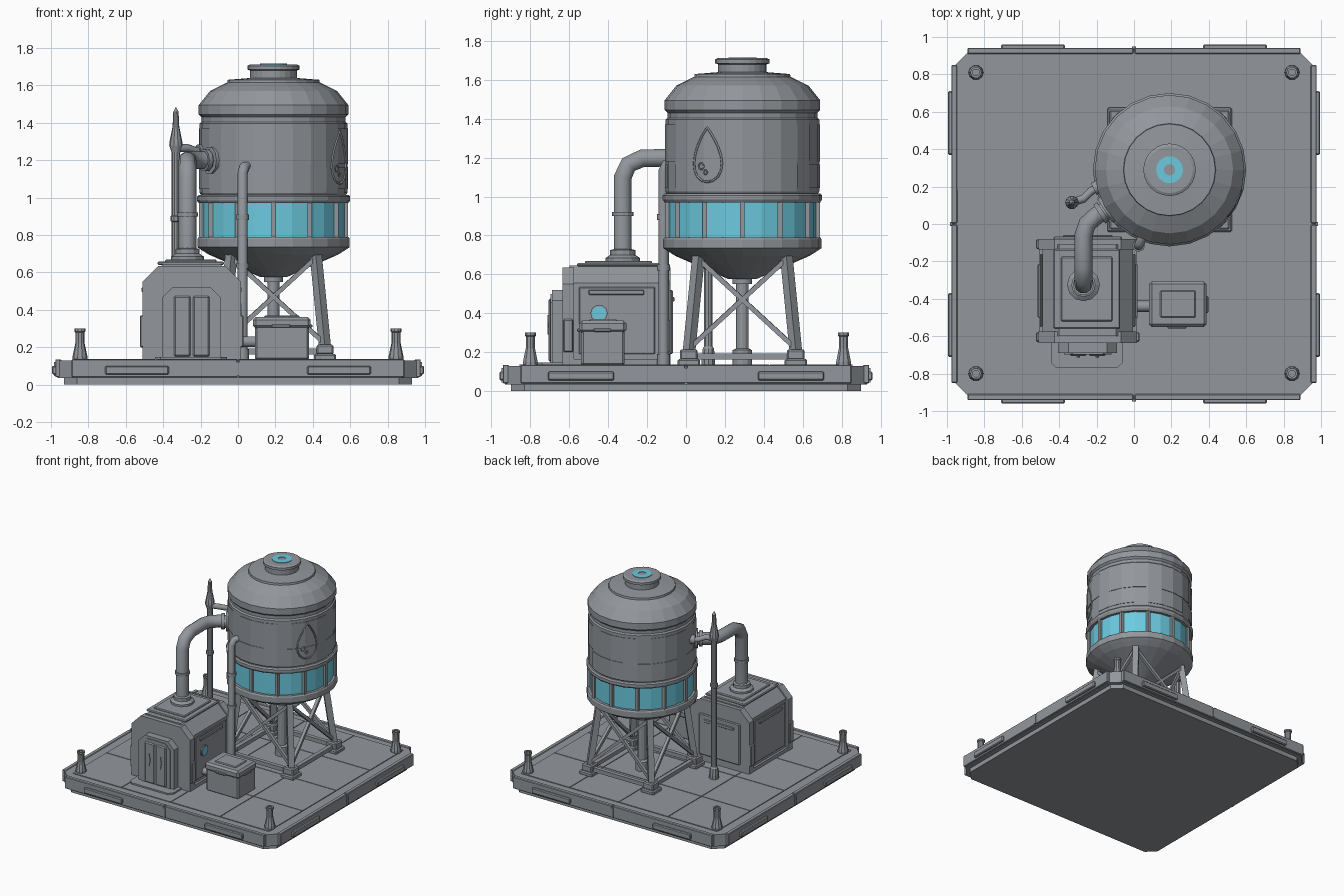
import bpy, bmesh, math
from mathutils import Vector, Matrix

cube = bpy.data.objects.get("Cube")
if cube:
    bpy.data.objects.remove(cube)


def material(name, rgb):
    m = bpy.data.materials.new(name)
    m.use_nodes = True
    m.diffuse_color = (*rgb, 1)
    m.node_tree.nodes["Principled BSDF"].inputs["Base Color"].default_value = (*rgb, 1)
    return m


GREY = material("steel_grey", (0.29, 0.31, 0.335))
CYAN = material("water_cyan", (0.15, 0.59, 0.74))


def add(name, bm, mat):
    bmesh.ops.recalc_face_normals(bm, faces=bm.faces)
    mesh = bpy.data.meshes.new(name)
    bm.to_mesh(mesh)
    bm.free()
    mesh.materials.append(mat)
    obj = bpy.data.objects.new(name, mesh)
    bpy.context.collection.objects.link(obj)
    return obj


def box(name, lo, hi, bevel=0, mat=GREY, turn=0):
    """Box from corner to corner, optionally turned about the world z axis."""
    lo, hi = Vector(lo), Vector(hi)
    bm = bmesh.new()
    bmesh.ops.create_cube(bm, size=1, matrix=Matrix.Rotation(turn, 4, 'Z')
                          @ Matrix.Translation((lo + hi) / 2) @ Matrix.Diagonal((*(hi - lo), 1)))
    if bevel:
        bmesh.ops.bevel(bm, geom=bm.edges[:], offset=bevel, segments=1, affect='EDGES')
    return add(name, bm, mat)


def beam(name, a, b, w):
    """Square bar between two points."""
    a, b = Vector(a), Vector(b)
    d = b - a
    bm = bmesh.new()
    bmesh.ops.create_cube(bm, size=1, matrix=Matrix.Translation((a + b) / 2)
                          @ d.to_track_quat('Z', 'Y').to_matrix().to_4x4()
                          @ Matrix.Diagonal((w, w, d.length, 1)))
    return add(name, bm, GREY)


def lathe(name, profile, at, sides=24, mat=GREY, start=0, sweep=math.tau):
    """Turn (radius, height) points about a vertical axis; partial sweeps are open."""
    bm = bmesh.new()
    full = sweep > 6.2
    count = sides if full else sides + 1
    rings = []
    for i in range(count):
        a = start + sweep * i / sides
        rings.append([bm.verts.new((at[0] + r * math.cos(a), at[1] + r * math.sin(a), z)) for r, z in profile])
    for i in range(sides):
        p, q = rings[i], rings[(i + 1) % count]
        for j in range(len(profile) - 1):
            bm.faces.new((p[j], q[j], q[j + 1], p[j + 1]))
    bmesh.ops.remove_doubles(bm, verts=bm.verts, dist=1e-5)
    return add(name, bm, mat)


def tube(name, points, radius, mat=GREY, res=3, closed=False):
    """Round pipe along a path, turned into a mesh."""
    curve = bpy.data.curves.new(name, 'CURVE')
    curve.dimensions = '3D'
    curve.bevel_depth, curve.bevel_resolution, curve.use_fill_caps = radius, res, True
    line = curve.splines.new('POLY')
    line.points.add(len(points) - 1)
    for p, co in zip(line.points, points):
        p.co = (*co, 1)
    line.use_cyclic_u = closed
    tmp = bpy.data.objects.new(name + "_path", curve)
    bpy.context.collection.objects.link(tmp)
    mesh = bpy.data.meshes.new_from_object(tmp.evaluated_get(bpy.context.evaluated_depsgraph_get()))
    bpy.data.objects.remove(tmp)
    mesh.materials.clear()
    mesh.materials.append(mat)
    bpy.context.collection.objects.link(bpy.data.objects.new(name, mesh))


def prism(name, outline, axis, lo, hi, mat=GREY):
    """Extrude an outline along y (outline in x,z) or z (outline in x,y)."""
    bm = bmesh.new()
    put = (lambda p, d: (p[0], d, p[1])) if axis == 'y' else (lambda p, d: (*p, d))
    face = bm.faces.new([bm.verts.new(put(p, lo)) for p in outline])
    new = bmesh.ops.extrude_face_region(bm, geom=[face])["geom"]
    step = (0, hi - lo, 0) if axis == 'y' else (0, 0, hi - lo)
    bmesh.ops.translate(bm, vec=step, verts=[v for v in new if isinstance(v, bmesh.types.BMVert)])
    return add(name, bm, mat)


def cut_square(x, y, c):
    return [(x, c - y), (x, y - c), (x - c, y), (c - x, y), (-x, y - c), (-x, c - y), (c - x, -y), (x - c, -y)]


def arch(x0, x1, z0, z1, c):
    return [(x0, z0), (x1, z0), (x1, z1 - c), (x1 - c, z1), (x0 + c, z1), (x0, z1 - c)]


# Platform with edge trims, side tabs and floor tiles
prism("platform_base", cut_square(0.93, 0.90, 0.07), 'z', 0, 0.045)
prism("platform_deck", cut_square(0.965, 0.93, 0.09), 'z', 0.035, 0.13)
for k in range(4):
    edge, half = (0.93, 0.89) if k % 2 == 0 else (0.965, 0.85)
    turn = k * math.pi / 2
    for s in (-1, 1):
        a, b = sorted((s * 0.004, s * half))
        box("edge_trim", (a, -edge - 0.012, 0.04), (b, -edge + 0.02, 0.135), 0.004, turn=turn)
        a, b = sorted((s * 0.37, s * 0.71))
        box("edge_tab", (a, -edge - 0.03, 0.055), (b, -edge, 0.1), 0.006, turn=turn)
    box("edge_clip", (-0.01, -edge - 0.018, 0.045), (0.01, -edge, 0.12), turn=turn)
for i in range(4):
    for j in range(4):
        x, y = -0.88 + i * 0.44, -0.86 + j * 0.43
        box("floor_tile", (x + 0.003, y + 0.003, 0.125), (x + 0.437, y + 0.427, 0.136))

# Corner bollards
for x in (-0.845, 0.845):
    for y in (-0.8, 0.81):
        lathe("corner_bollard", [(0, 0.13), (0.04, 0.13), (0.04, 0.15), (0.025, 0.22), (0.025, 0.28),
                                 (0.03, 0.285), (0.03, 0.3), (0.018, 0.3), (0.018, 0.29), (0, 0.29)], (x, y), 10)

# Water tank
TX, TY = TANK = (0.19, 0.29)
lathe("tank_dome", [(0.385, 1.40), (0.385, 1.43), (0.4, 1.445), (0.4, 1.495), (0.34, 1.57), (0.25, 1.615), (0, 1.615)], TANK)
lathe("dome_plate", [(0.25, 1.6), (0.245, 1.63), (0.12, 1.64)], TANK)
lathe("tank_cap", [(0.125, 1.61), (0.125, 1.68), (0.14, 1.685), (0.14, 1.705), (0.125, 1.712), (0, 1.712)], TANK)
lathe("cap_light", [(0.072, 1.71), (0.072, 1.716), (0.03, 1.716), (0.03, 1.71)], TANK, mat=CYAN)
lathe("tank_body", [(0, 1.405), (0.385, 1.405), (0.395, 1.395), (0.395, 1.025), (0.385, 1.01), (0, 1.01)], TANK)
lathe("upper_ring", [(0.37, 1.015), (0.4, 1.015), (0.41, 1.005), (0.41, 0.985), (0.4, 0.97), (0.37, 0.97)], TANK)
lathe("tank_window", [(0.38, 0.975), (0.38, 0.785)], TANK, mat=CYAN)
lathe("tank_funnel", [(0.37, 0.79), (0.4, 0.79), (0.407, 0.78), (0.407, 0.735), (0.385, 0.72), (0.345, 0.695),
                      (0.07, 0.575), (0.05, 0.575), (0.05, 0.55), (0, 0.55)], TANK)
lathe("drain_pipe", [(0.032, 0.56), (0.032, 0.22), (0.05, 0.21), (0.05, 0.13)], TANK, 12)


def around(a, r, z):
    return (TX + r * math.cos(a), TY + r * math.sin(a), z)


for k in range(12):
    a = k * math.tau / 12
    beam("window_bar", around(a, 0.387, 0.78), around(a, 0.387, 0.98), 0.024)
for row, (z0, z1) in enumerate([(1.045, 1.165), (1.18, 1.37)]):
    for k in range(6):
        lathe("tank_panel", [(0.39, z0), (0.399, z0), (0.399, z1), (0.39, z1)], TANK, 3,
              start=k * math.tau / 6 + row * math.tau / 24, sweep=math.tau / 8)


# Droplet outline with bubbles on the tank wall
def on_wall(u, z):
    return around(math.radians(-27) + u / 0.397, 0.398, z)


turns = [k * math.tau / 20 for k in range(20)]
tube("droplet_outline", [on_wall(0.105 * math.sin(t) * math.sin(t / 2), 1.215 + 0.14 * math.cos(t)) for t in turns],
     0.006, res=0, closed=True)
for u, z, r in ((-0.035, 1.155, 0.016), (-0.01, 1.125, 0.01)):
    tube("droplet_bubble", [on_wall(u + r * math.cos(t), z + r * math.sin(t)) for t in turns[::2]],
         0.004, res=0, closed=True)

# Tower legs with feet and cross braces
corners = [(1, 1), (-1, 1), (-1, -1), (1, -1)]


def leg(c, z):
    off = 0.275 - 0.05 * (z - 0.2) / 0.5
    return (TX + c[0] * off, TY + c[1] * off, z)


for k, c in enumerate(corners):
    n = corners[(k + 1) % 4]
    x, y, _ = leg(c, 0.2)
    box("foot_base", (x - 0.058, y - 0.058, 0.13), (x + 0.058, y + 0.058, 0.165), 0.008)
    box("foot_block", (x - 0.045, y - 0.045, 0.16), (x + 0.045, y + 0.045, 0.215), 0.008)
    beam("tower_leg", leg(c, 0.19), leg(c, 0.73), 0.046)
    beam("cross_brace", leg(c, 0.22), leg(n, 0.68), 0.024)
    beam("cross_brace", leg(n, 0.22), leg(c, 0.68), 0.024)
    beam("ground_tie", leg(c, 0.178), leg(n, 0.178), 0.032)

# Pump house
prism("house_body", arch(-0.49, -0.005, 0.13, 0.645, 0.09), 'y', -0.6, -0.11)
prism("house_front_frame", arch(-0.51, 0.015, 0.13, 0.635, 0.085), 'y', -0.635, -0.575)
prism("house_back_frame", arch(-0.51, 0.015, 0.13, 0.635, 0.085), 'y', -0.135, -0.08)
box("roof_plate", (-0.43, -0.56, 0.64), (-0.075, -0.135, 0.658), 0.006)
box("roof_hatch", (-0.39, -0.52, 0.65), (-0.115, -0.175, 0.67), 0.006)
prism("door_frame", arch(-0.405, -0.09, 0.13, 0.52, 0.055), 'y', -0.69, -0.62)
prism("door_surround", arch(-0.375, -0.12, 0.14, 0.5, 0.045), 'y', -0.697, -0.68)
for s in (-1, 1):
    a, b = sorted((-0.2475 + s * 0.006, -0.2475 + s * 0.095))
    box("door_leaf", (a, -0.707, 0.15), (b, -0.69, 0.475), 0.008)
    m = (a + b) / 2
    prism("door_handle", [(m, 0.29), (m + 0.01, 0.34), (m, 0.39), (m - 0.01, 0.34)], 'y', -0.713, -0.7)
    # Side walls, each with base rail, panel and vent
    wall = -0.005 if s > 0 else -0.49
    a, b = sorted((wall, wall + s * 0.012))
    box("side_panel", (a, -0.55, 0.19), (b, -0.16, 0.535), 0.004)
    box("base_rail", (a - 0.006, -0.59, 0.13), (b + 0.006, -0.12, 0.165))
    a, b = sorted((wall, wall + s * 0.025))
    box("side_vent", (a, -0.5, 0.495), (b, -0.215, 0.52), 0.004)
    x = wall + s * 0.017
    for y in (-0.605, -0.108):
        box("corner_pad", (x - 0.018, y - 0.025, 0.2), (x + 0.018, y + 0.025, 0.37), 0.006)
box("back_panel", (-0.43, -0.09, 0.19), (-0.065, -0.068, 0.52), 0.006)
box("back_vent", (-0.38, -0.08, 0.46), (-0.115, -0.06, 0.485), 0.004)
tube("porthole_rim", [(0, -0.447, 0.4), (0.016, -0.447, 0.4)], 0.045)
tube("porthole_glass", [(0.005, -0.447, 0.4), (0.02, -0.447, 0.4)], 0.037, CYAN)
prism("door_step", [(-0.445, -0.6), (-0.445, -0.74), (-0.415, -0.77), (-0.09, -0.77), (-0.06, -0.74), (-0.06, -0.6)],
      'z', 0.13, 0.148)

# Supply box beside the house
box("supply_box", (0.09, -0.54, 0.13), (0.38, -0.315, 0.33), 0.012)
box("supply_lid", (0.08, -0.55, 0.3), (0.388, -0.307, 0.362), 0.015)
box("lid_panel", (0.14, -0.5, 0.355), (0.33, -0.355, 0.37), 0.006)
box("box_handle", (0.18, -0.56, 0.305), (0.28, -0.54, 0.322), 0.004)
box("box_side_handle", (0.38, -0.475, 0.305), (0.397, -0.385, 0.322), 0.004)
tube("box_connector", [(0, -0.44, 0.23), (0.1, -0.44, 0.23)], 0.03)

# Main feed pipe from roof to tank
PX, PY = -0.27, -0.325
tube("feed_pipe", [(PX, PY, 0.66), (PX, PY, 1.1), (PX, PY + 0.03, 1.165), (PX, PY + 0.1, 1.197), (PX, -0.06, 1.2),
                   (PX + 0.02, 0, 1.2), (-0.2, 0.045, 1.2), (-0.08, 0.112, 1.2)], 0.048)
lathe("feed_flange", [(0.088, 0.66), (0.088, 0.685), (0.065, 0.7), (0.065, 0.725), (0.045, 0.73)], (PX, PY), 12)
lathe("feed_collar", [(0.045, 0.9), (0.056, 0.9), (0.056, 0.92), (0.045, 0.92)], (PX, PY), 12)
inward = Vector((0.35, 0.225, 0)).normalized()
for d, r in ((0, 0.06), (0.035, 0.075)):
    a = Vector((-0.185, 0.052, 1.2)) + inward * d
    tube("tank_flange", [a, a + inward * 0.025], r)

# Overflow pipe hugging the tank front
OX, OY = 0.025, -0.115
tube("overflow_pipe", [(OX, OY, 0.13), (OX, OY, 1.13), (OX + 0.008, OY + 0.015, 1.165), (OX + 0.03, OY + 0.07, 1.17)], 0.027, res=2)
for z0, z1 in ((0.13, 0.19), (0.62, 0.65), (0.88, 0.91)):
    tube("overflow_clamp", [(OX, OY, z0), (OX, OY, z1)], 0.034, res=2)
beam("overflow_bracket", (OX, OY, 0.99), (OX + 0.04, OY + 0.1, 0.99), 0.025)

# Vent mast with spike and branch to the tank
MAST = (-0.332, 0.115)
lathe("vent_mast", [(0, 0.13), (0.036, 0.13), (0.036, 0.17), (0.03, 0.22), (0.023, 0.23), (0.023, 0.87), (0.029, 0.875),
                    (0.029, 0.9), (0.023, 0.905), (0.023, 1.24), (0.036, 1.28), (0.034, 1.3), (0.018, 1.38),
                    (0.014, 1.46), (0, 1.485)], MAST, 10)
tube("mast_branch", [(*MAST, 1.265), (-0.27, 0.135, 1.265), (-0.23, 0.175, 1.25), (-0.17, 0.21, 1.25)], 0.022, res=2)
tube("branch_flange", [(-0.215, 0.187, 1.25), (-0.18, 0.205, 1.25)], 0.035)
